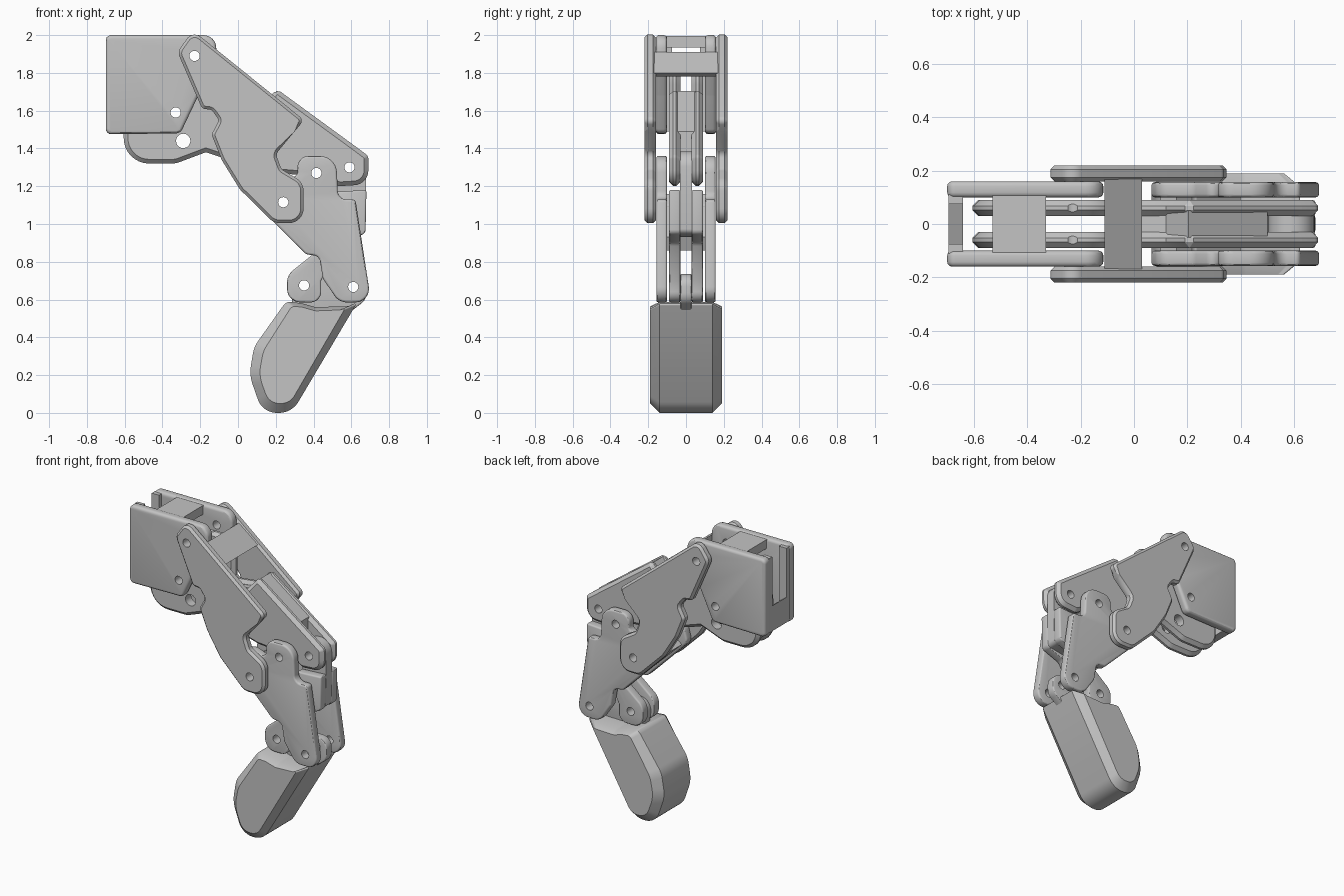
import bpy, bmesh, math
from mathutils import Vector

if "Cube" in bpy.data.objects:
    bpy.data.objects.remove(bpy.data.objects["Cube"], do_unlink=True)

GREY = (0.55, 0.55, 0.55, 1)
grey = bpy.data.materials.new("plain grey")
grey.use_nodes = True
grey.diffuse_color = GREY
grey.node_tree.nodes["Principled BSDF"].inputs["Base Color"].default_value = GREY
parts = []


def rounded(corners, steps=8):
    """Outline in x, z with a true arc at each corner (x, z, radius)."""
    out = []
    for i, c in enumerate(corners):
        p = Vector(c[:2])
        if len(c) < 3:
            out.append(p)
            continue
        a = Vector(corners[i - 1][:2]) - p
        b = Vector(corners[(i + 1) % len(corners)][:2]) - p
        half = a.angle(b) / 2
        trim = min(c[2] / math.tan(half), 0.49 * a.length, 0.49 * b.length)
        radius = trim * math.tan(half)
        a.normalize()
        b.normalize()
        centre = p + (a + b).normalized() * radius / math.sin(half)
        start = (p + a * trim - centre).normalized()
        end = (p + b * trim - centre).normalized()
        out += [centre + start.slerp(end, k / steps).normalized() * radius for k in range(steps + 1)]
    return out


def solid(name, layers, bevel=0.0, segments=3, mirror=False):
    """Skin a stack of (y, corners) outlines."""
    bm = bmesh.new()
    rings = [[bm.verts.new((p.x, y, p.y)) for p in rounded(c)] for y, c in layers]
    for r, s in zip(rings, rings[1:]):
        for i in range(len(r)):
            bm.faces.new((r[i - 1], r[i], s[i], s[i - 1]))
    bm.faces.new(rings[0])
    bm.faces.new(rings[-1])
    bmesh.ops.recalc_face_normals(bm, faces=bm.faces)
    mesh = bpy.data.meshes.new(name)
    bm.to_mesh(mesh)
    bm.free()
    mesh.materials.append(grey)
    ob = bpy.data.objects.new(name, mesh)
    bpy.context.collection.objects.link(ob)
    if bevel:
        m = ob.modifiers.new("edge", "BEVEL")
        m.width, m.segments = bevel, segments
        m.limit_method, m.angle_limit = "ANGLE", math.radians(50)
    if mirror:
        m = ob.modifiers.new("pair", "MIRROR")
        m.use_axis = (False, True, False)
    parts.append(ob)
    return ob


def pair(name, corners, y0, y1, bevel=0.0, segments=3):
    return solid(name, [(y0, corners), (y1, corners)], bevel, segments, True)


def core(name, corners, y, bevel=0.0):
    return solid(name, [(-y, corners), (y, corners)], bevel)


# Base block: two cheeks, a top bridge and a slotted end wall
pair("base_cheek", [(-.70, 1.475, .03), (-.70, 2, .03), (-.115, 2, .10), (-.115, 1.86, .05),
                    (-.21, 1.68, .03), (-.305, 1.48, .04)], .10, .16, .018)
core("base_bridge", [(-.53, 1.935), (-.53, 1.995), (-.33, 1.995), (-.33, 1.935)], .11)
core("base_end_wall", [(-.695, 1.49), (-.695, 1.66), (-.64, 1.62), (-.64, 1.49)], .11)
pair("base_wall_side", [(-.695, 1.49), (-.695, 1.99), (-.64, 1.99), (-.64, 1.49)], .075, .11)

# Upper link: outer plates with a cross bridge
pair("upper_plate", [(-.32, 1.91, .05), (-.24, 2.025, .05), (.35, 1.55, .03), (.30, 1.49, .04),
                     (.20, 1.37, .04), (.23, 1.29, .04), (.347, 1.22, .08), (.347, 1.005, .10),
                     (.19, 1.005, .08), (.01, 1.183, .08), (-.087, 1.34, .1), (-.14, 1.474, .03),
                     (-.10, 1.55, .03), (-.14, 1.605, .03), (-.19, 1.61, .03)], .16, .22, .015, 1)
core("upper_bridge", [(-.11, 1.80), (-.11, 1.91), (.03, 1.80), (.0, 1.78, .02)], .17)

# Upper coupler: forked round end, solid middle, forked knuckle
pair("coupler_side", [(-.605, 1.87, .27), (-.055, 1.87, .27), (-.05, 1.60), (.12, 1.62),
                      (.205, 1.715), (.63, 1.405, .03), (.69, 1.36, .03), (.69, 1.21, .08),
                      (.53, 1.20, .05), (.45, 1.25), (.2, 1.27), (-.08, 1.35), (-.17, 1.38),
                      (-.33, 1.32, .12), (-.605, 1.32, .27)], .03, .09, .022, 1)
core("coupler_core", [(0, 1.34), (0, 1.58), (.12, 1.60), (.205, 1.705), (.5, 1.49), (.5, 1.27)], .05)

# Middle link: inner plates with a lower bridge
pair("middle_plate", [(.31, 1.36, .08), (.52, 1.36, .09), (.53, 1.13, .05), (.622, 1.13, .02),
                      (.705, .585, .09), (.535, .585, .08), (.45, .71, .03), (.43, .83, .04),
                      (.36, .84, .04), (.06, 1.14, .05), (.09, 1.25, .06), (.22, 1.27, .05),
                      (.32, 1.23, .04)], .10, .157, .012)
core("middle_bridge", [(.10, 1.12), (.16, 1.16), (.40, .93), (.37, .86)], .11)

# Lower coupler: tongue on top, fork below
pair("lower_coupler_side", [(.50, 1.17), (.68, 1.18), (.675, .95, .03), (.54, .90, .05),
                            (.44, .70), (.44, .585, .088), (.26, .585, .088), (.26, .73, .08),
                            (.41, .85), (.45, 1.05)], .03, .09, .01)
core("lower_coupler_core", [(.50, 1.0), (.505, 1.385, .085), (.675, 1.385, .085), (.678, 1.18),
                            (.673, .95, .03), (.55, .93), (.45, .93)], .032)

# Fingertip: tongue and chamfered pad
core("tip_tongue", [(.30, .5), (.265, .735, .08), (.68, .735, .07), (.68, .60, .07), (.55, .5)], .03, .008)
outline = [(.255, .59, .04), (.34, .58, .05), (.41, .56, .06), (.59, .565, .03), (.635, .59, .02),
           (.285, 0, .12), (.13, 0, .13), (.06, .2, .2), (.085, .35, .15)]
cap = [(.285, .565, .03), (.34, .56, .05), (.41, .54, .06), (.54, .545, .02), (.568, .555, .02),
       (.275, .05, .08), (.165, .05, .09), (.11, .2, .2), (.135, .33, .15)]
solid("tip_pad", [(-.19, cap), (-.14, outline), (.14, outline), (.19, cap)])

# Pivot holes through every part
holes = [(-.23, 1.89, .027), (-.33, 1.59, .027), (-.29, 1.44, .038), (.24, 1.115, .027),
         (.415, 1.27, .027), (.59, 1.30, .027), (.35, .675, .027), (.61, .667, .027)]
bm = bmesh.new()
for x, z, r in holes:
    ring = [bm.verts.new((x + r * math.cos(a * math.tau / 20), -.4, z + r * math.sin(a * math.tau / 20)))
            for a in range(20)]
    face = bm.faces.new(ring)
    new = bmesh.ops.extrude_face_region(bm, geom=[face], use_keep_orig=True)["geom"]
    bmesh.ops.translate(bm, vec=(0, .8, 0), verts=[v for v in new if isinstance(v, bmesh.types.BMVert)])
bmesh.ops.recalc_face_normals(bm, faces=bm.faces)
mesh = bpy.data.meshes.new("hole_cutter")
bm.to_mesh(mesh)
bm.free()
mesh.materials.append(grey)
cutter = bpy.data.objects.new("hole_cutter", mesh)
bpy.context.collection.objects.link(cutter)
cutter.hide_render = True
for ob in parts:
    m = ob.modifiers.new("holes", "BOOLEAN")
    m.operation, m.object, m.solver = "DIFFERENCE", cutter, "EXACT"

# Apply modifiers and shade
bpy.ops.object.select_all(action="DESELECT")
for ob in parts:
    ob.select_set(True)
bpy.context.view_layer.objects.active = parts[0]
bpy.ops.object.convert(target="MESH")
bpy.ops.object.shade_smooth_by_angle(angle=math.radians(30))
bpy.data.objects.remove(cutter, do_unlink=True)
